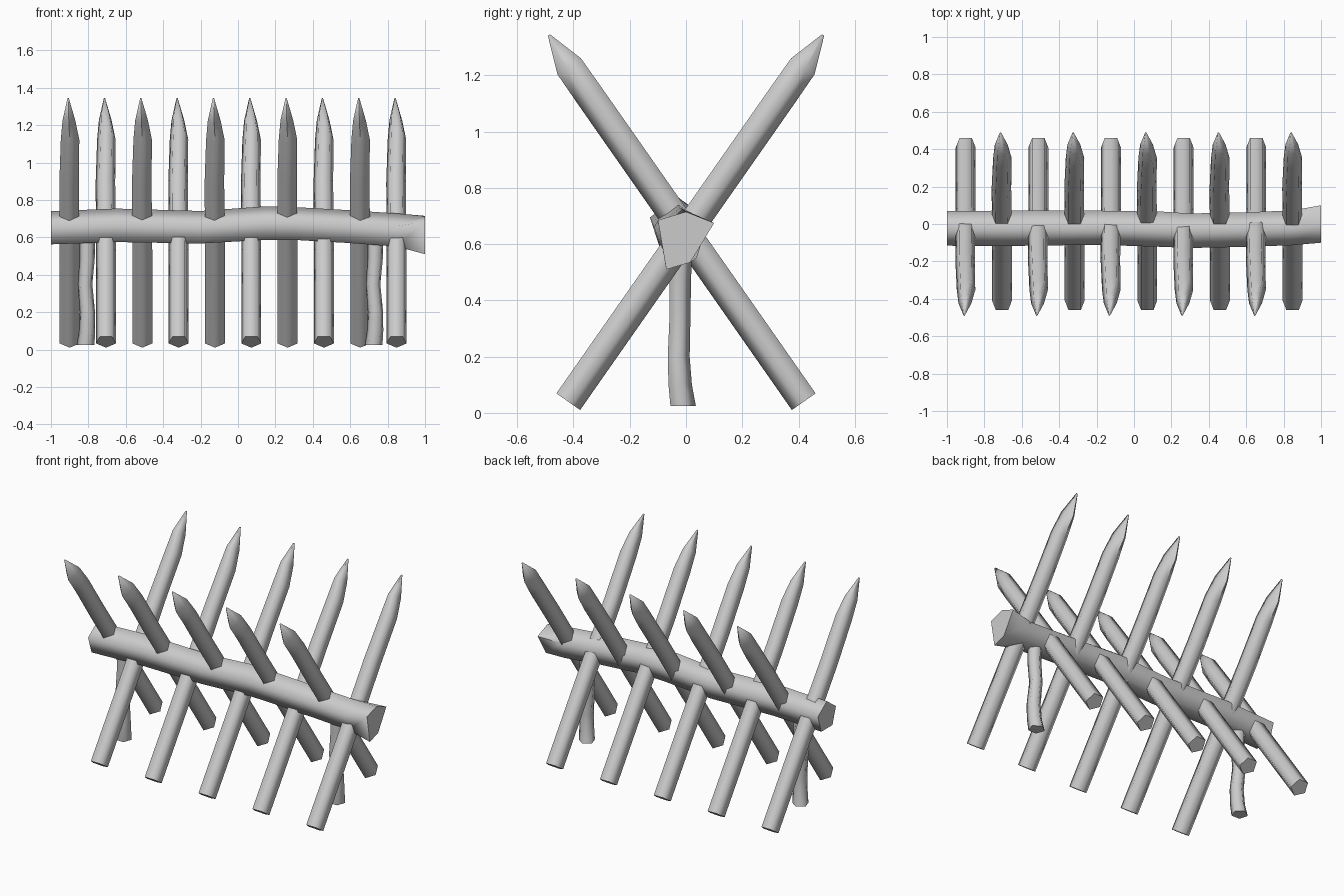
import bpy, bmesh
from math import sin, cos, radians
from mathutils import Vector

if "Cube" in bpy.data.objects:
    bpy.data.objects.remove(bpy.data.objects["Cube"])

SIDES = 5


def loft(name, rings):
    """Skin a list of equal-sized point rings and cap both ends."""
    bm = bmesh.new()
    loops = [[bm.verts.new(p) for p in ring] for ring in rings]
    for a, b in zip(loops, loops[1:]):
        for i in range(SIDES):
            j = (i + 1) % SIDES
            bm.faces.new((a[i], a[j], b[j], b[i]))
    bm.faces.new(loops[0][::-1])
    bm.faces.new(loops[-1])
    bmesh.ops.recalc_face_normals(bm, faces=bm.faces)
    mesh = bpy.data.meshes.new(name)
    bm.to_mesh(mesh)
    bm.free()
    obj = bpy.data.objects.new(name, mesh)
    bpy.context.collection.objects.link(obj)
    bpy.ops.object.select_all(action='DESELECT')
    obj.select_set(True)
    bpy.context.view_layer.objects.active = obj
    bpy.ops.object.shade_smooth_by_angle(angle=radians(80))
    return obj


def ring(center, u, v, ru, rv):
    """Pentagon around center with its first corner along u."""
    steps = [radians(360 / SIDES * i) for i in range(SIDES)]
    return [Vector(center) + u * ru * cos(a) + v * rv * sin(a) for a in steps]


X, Y, Z = Vector((1, 0, 0)), Vector((0, 1, 0)), Vector((0, 0, 1))

# Horizontal log: x, y, z, radius
log_path = [(-1, -.023, .642, .098), (-.65, -.023, .655, .099),
            (-.2, -.02, .645, .096), (.15, -.028, .667, .099),
            (.3, -.036, .665, .097), (.6, -.03, .648, .097),
            (.85, -.02, .63, .098)]
log_rings = [ring((x, y, z), Z, Y, r, r) for x, y, z, r in log_path]
log_end = [(0, .715), (.1, .675), (.015, .535), (-.07, .51), (-.1, .685)]
log_rings.append([Vector((1, y, z)) for y, z in log_end])
loft("log", log_rings)

# Crossed sharpened stakes, alternating lean: distance, x shift, x radius, radius
stake_rings = [(0, 0, .056, .057), (.6, 0, .056, .057), (1.05, -.003, .055, .057),
               (1.33, .002, .052, .057), (1.455, -.004, .036, .056),
               (1.588, -.008, .004, .005)]
for n in range(10):
    x = -.9 + n * .1942
    lean = -1 if n % 2 == 0 else 1
    axis = Vector((0, lean * .573, .819))
    under = Vector((0, lean * .819, -.573))
    base = Vector((x, -lean * .423, .043))
    loft(f"stake_{n + 1}",
         [ring(base + axis * d + X * dx, under, X, r, rx)
          for d, dx, rx, r in stake_rings])

# Crooked support legs: z, x shift, y, radius
leg_rings = [(.025, 0, -.015, .05), (.1, .008, -.025, .046), (.2, .01, -.03, .043),
             (.35, -.003, -.025, .041), (.48, .008, -.025, .043),
             (.62, .01, -.02, .045)]
for side, x in (("left", -.815), ("right", .725)):
    loft(f"{side}_leg", [ring((x + dx, y, z), Y, X, r, r)
                         for z, dx, y, r in leg_rings])
